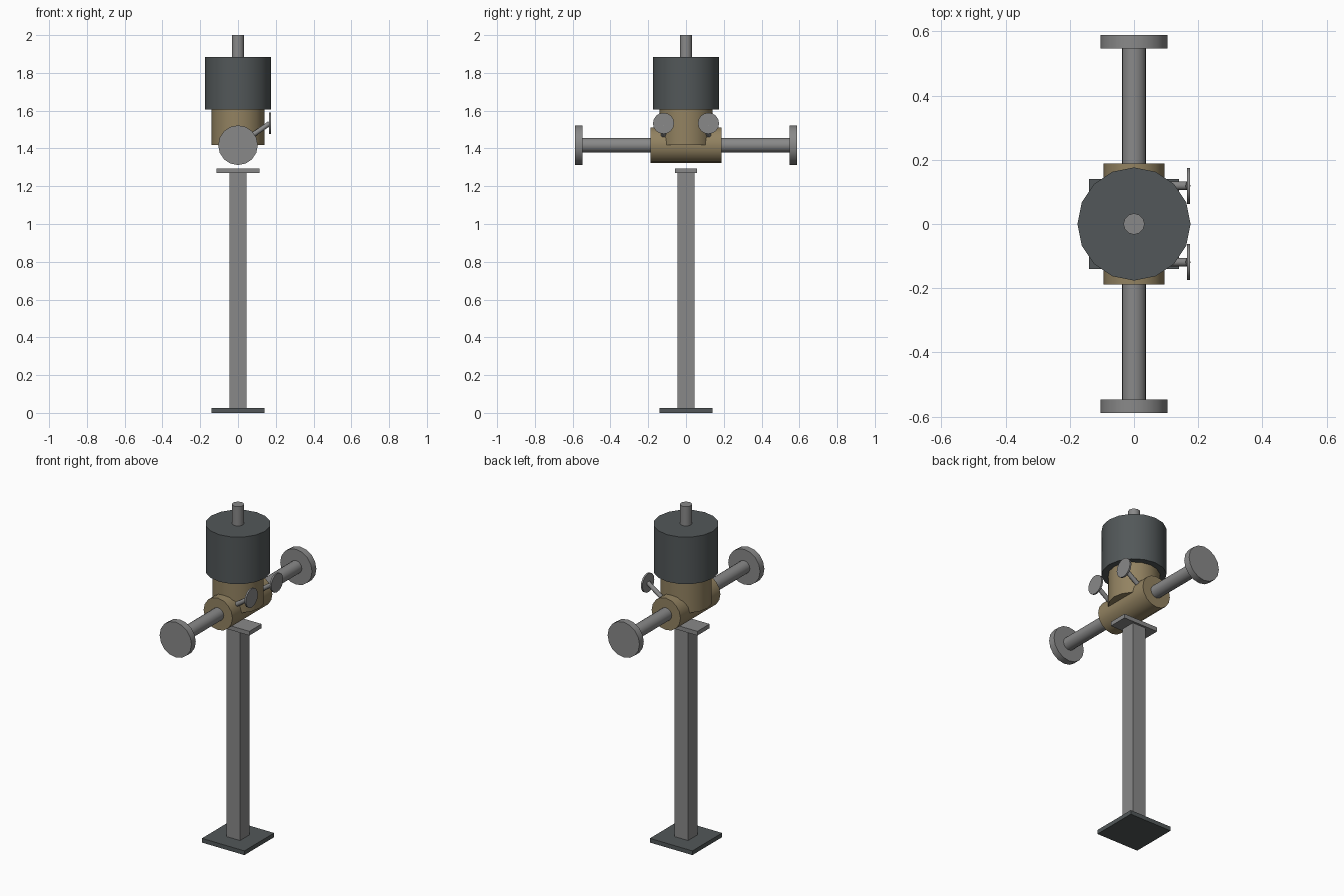
import bpy, math
from mathutils import Vector

if "Cube" in bpy.data.objects:
    bpy.data.objects.remove(bpy.data.objects["Cube"])


def material(name, rgb):
    m = bpy.data.materials.new(name)
    m.diffuse_color = (*rgb, 1)
    m.use_nodes = True
    m.node_tree.nodes["Principled BSDF"].inputs["Base Color"].default_value = m.diffuse_color
    return m


STEEL = material("steel grey", (0.25, 0.25, 0.25))
DARK = material("dark slate", (0.085, 0.097, 0.10))
BRONZE = material("dull bronze", (0.29, 0.225, 0.12))


def rod(name, a, b, r, mat, sides=16):
    """Capped cylinder between two points."""
    a, b = Vector(a), Vector(b)
    d = b - a
    bpy.ops.mesh.primitive_cylinder_add(vertices=sides, radius=r, depth=d.length,
                                        location=(a + b) / 2)
    o = bpy.context.object
    o.rotation_euler = d.to_track_quat('Z', 'Y').to_euler()
    o.name = name
    o.data.materials.append(mat)
    bpy.ops.object.shade_smooth_by_angle(angle=math.radians(40))
    return o


def box(name, w, d, z0, z1, mat):
    bpy.ops.mesh.primitive_cube_add(size=1, location=(0, 0, (z0 + z1) / 2))
    o = bpy.context.object
    o.scale = (w, d, z1 - z0)
    bpy.ops.object.transform_apply(location=False, rotation=False, scale=True)
    o.name = name
    o.data.materials.append(mat)


# Stand
box("base_plate", 0.28, 0.28, 0, 0.025, DARK)
box("post", 0.09, 0.09, 0.025, 1.27, STEEL)
box("saddle_plate", 0.23, 0.115, 1.27, 1.295, STEEL)

# Valve body, neck, actuator drum and stem
ZC = 1.417
rod("valve_body", (0, -0.188, ZC), (0, 0.188, ZC), 0.095, BRONZE)
rod("neck", (0, 0, ZC), (0, 0, 1.605), 0.14, BRONZE)
rod("actuator_drum", (0, 0, 1.605), (0, 0, 1.885), 0.176, DARK)
rod("top_stem", (0, 0, 1.885), (0, 0, 2.0), 0.033, STEEL, 12)

# Pipes with flanges, and small test cocks, on both sides
for s, side in ((-1, "front"), (1, "back")):
    rod(side + "_pipe", (0, s * 0.18, ZC), (0, s * 0.55, ZC), 0.038, STEEL)
    rod(side + "_flange", (0, s * 0.547, ZC), (0, s * 0.588, ZC), 0.105, STEEL)
    y = s * 0.119
    rod(side + "_cock_tube", (0.055, y, 1.455), (0.168, y, 1.533), 0.013, STEEL, 12)
    rod(side + "_cock_disc", (0.165, y, 1.533), (0.175, y, 1.533), 0.056, STEEL)
